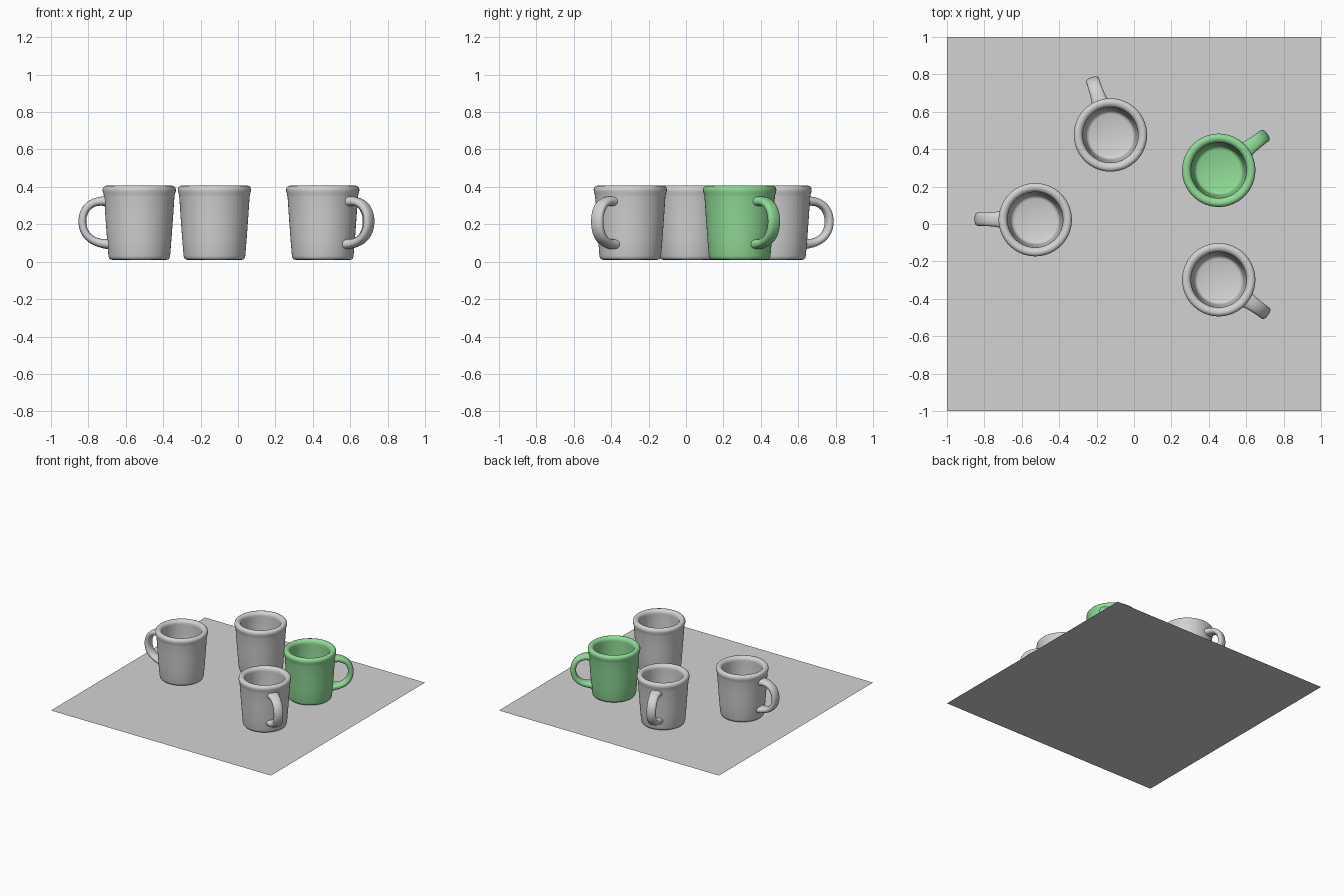
import bpy, bmesh, math
from mathutils import Vector, Matrix
from mathutils.geometry import interpolate_bezier

if "Cube" in bpy.data.objects:
    bpy.data.objects.remove(bpy.data.objects["Cube"])


def material(name, rgb):
    m = bpy.data.materials.new(name)
    m.diffuse_color = (*rgb, 1)
    m.use_nodes = True
    m.node_tree.nodes["Principled BSDF"].inputs["Base Color"].default_value = m.diffuse_color
    return m


GREY = material("grey", (0.65, 0.65, 0.65))
GREEN = material("green", (0.28, 0.71, 0.31))


def finish(bm, name, mat, matrix=Matrix(), smooth=True):
    bmesh.ops.recalc_face_normals(bm, faces=bm.faces)
    for f in bm.faces:
        f.smooth = smooth
    me = bpy.data.meshes.new(name)
    bm.to_mesh(me)
    bm.free()
    me.materials.append(mat)
    ob = bpy.data.objects.new(name, me)
    ob.matrix_world = matrix
    bpy.context.collection.objects.link(ob)
    return ob


def bridge(bm, a, b):
    n = len(a)
    for i in range(n):
        bm.faces.new((a[i], a[(i + 1) % n], b[(i + 1) % n], b[i]))


# cup wall as (radius, height): underside, outer wall, rounded rim, inner wall, floor
PROFILE = [(0.145, 0.010), (0.156, 0.013), (0.162, 0.020), (0.165, 0.032),
           (0.173, 0.13), (0.181, 0.24), (0.188, 0.345), (0.191, 0.362),
           (0.195, 0.374), (0.196, 0.386), (0.193, 0.397), (0.186, 0.404),
           (0.175, 0.407), (0.163, 0.404), (0.154, 0.397), (0.149, 0.386),
           (0.148, 0.374), (0.149, 0.355), (0.143, 0.25), (0.135, 0.12),
           (0.130, 0.065), (0.124, 0.053), (0.112, 0.048)]


def cup(name, mat, matrix, sides=56):
    bm = bmesh.new()
    rings = [[bm.verts.new((r * math.cos(2 * math.pi * i / sides),
                            r * math.sin(2 * math.pi * i / sides), z))
              for i in range(sides)] for r, z in PROFILE]
    for a, b in zip(rings, rings[1:]):
        bridge(bm, a, b)
    bm.faces.new(rings[0])
    bm.faces.new(rings[-1])
    finish(bm, name, mat, matrix)


def handle(name, mat, matrix, sides=20):
    # C-shaped path in the xz plane
    def P(x, z):
        return Vector((x, 0, z))
    upper = interpolate_bezier(P(0.165, 0.322), P(0.26, 0.335), P(0.304, 0.28), P(0.304, 0.215), 14)
    lower = interpolate_bezier(P(0.304, 0.215), P(0.304, 0.15), P(0.26, 0.092), P(0.150, 0.094), 14)
    path = upper + lower[1:]
    bm = bmesh.new()
    rings = []
    last = len(path) - 1
    for k, p in enumerate(path):
        t = (path[min(k + 1, last)] - path[max(k - 1, 0)]).normalized()
        nrm = Vector((-t.z, 0, t.x))
        s = 1 + 0.4 * abs(2 * k / last - 1) ** 6      # flare where it meets the cup
        ring = []
        for i in range(sides):
            a = 2 * math.pi * i / sides
            c, d = math.cos(a), math.sin(a)
            u = math.copysign(abs(c) ** 0.8, c) * 0.021 * s
            v = math.copysign(abs(d) ** 0.8, d) * 0.036 * s
            ring.append(bm.verts.new(p + nrm * u + Vector((0, v, 0))))
        rings.append(ring)
    for a, b in zip(rings, rings[1:]):
        bridge(bm, a, b)
    bm.faces.new(rings[0])
    bm.faces.new(rings[-1])
    finish(bm, name, mat, matrix)


# four mugs with handles pointing outwards
MUGS = [("left", -0.528, 0.023, 179.5, GREY),
        ("back", -0.126, 0.476, 108, GREY),
        ("right_back", 0.453, 0.287, 37, GREEN),
        ("right_front", 0.453, -0.298, -35.5, GREY)]
for label, x, y, deg, mat in MUGS:
    M = Matrix.Translation((x, y, 0)) @ Matrix.Rotation(math.radians(deg), 4, 'Z')
    cup(label + "_cup", mat, M)
    handle(label + "_handle", mat, M)

# table surface
bm = bmesh.new()
bmesh.ops.create_grid(bm, x_segments=1, y_segments=1, size=1)
table = finish(bm, "table_surface", GREY, smooth=False)
if table.data.polygons[0].normal.z < 0:
    table.data.flip_normals()

# keep the flat cup bottoms crisp
bpy.ops.object.select_all(action='DESELECT')
for ob in bpy.context.collection.objects:
    if ob.name.endswith(("cup", "handle")):
        ob.select_set(True)
        bpy.context.view_layer.objects.active = ob
bpy.ops.object.shade_smooth_by_angle(angle=math.radians(50))
